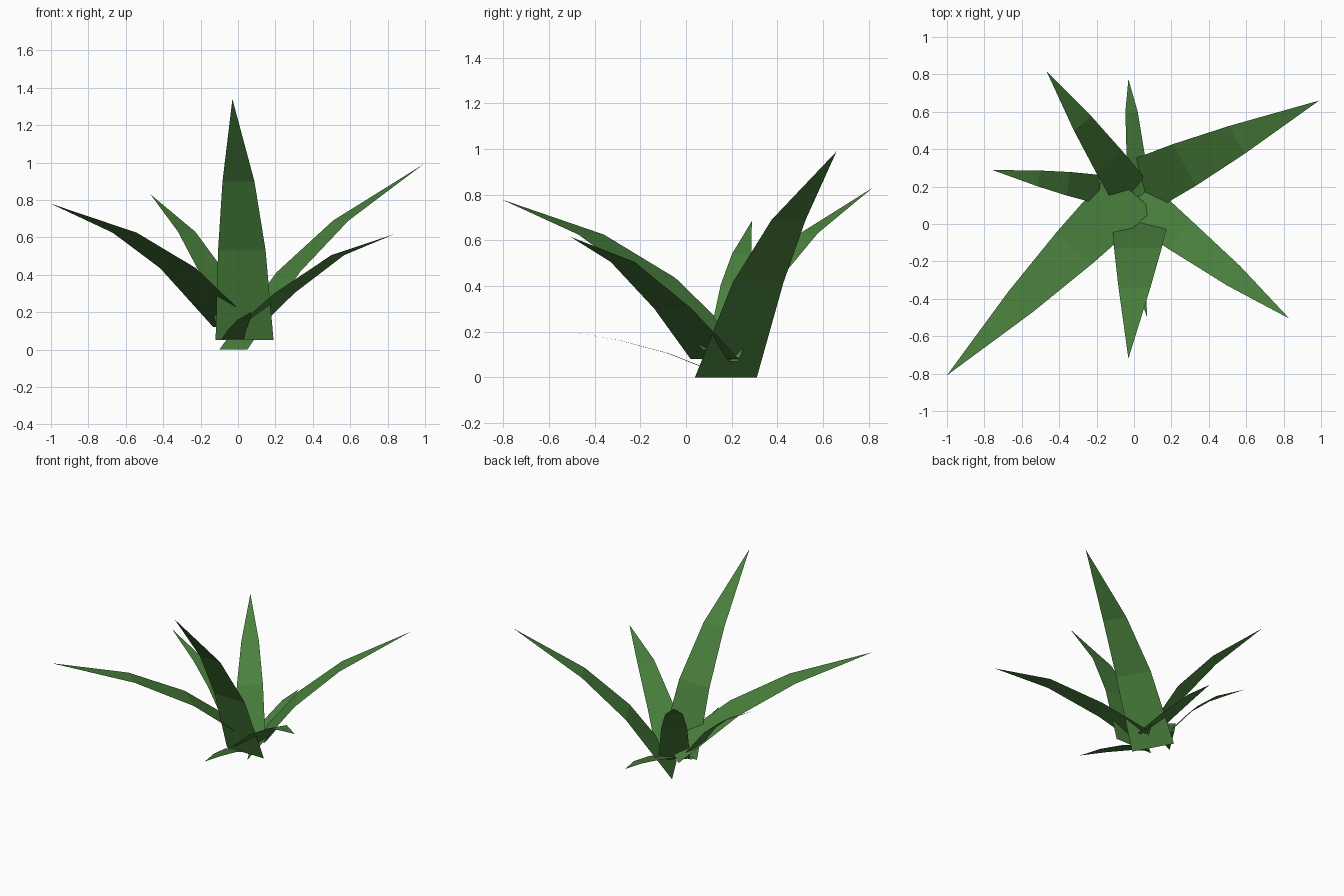
import bpy, bmesh
from math import radians, cos, sin
from mathutils import Vector

if "Cube" in bpy.data.objects:
    bpy.data.objects.remove(bpy.data.objects["Cube"])

green = bpy.data.materials.new("leaf_green")
green.diffuse_color = (0.07, 0.225, 0.048, 1)
green.use_nodes = True
green.node_tree.nodes["Principled BSDF"].inputs["Base Color"].default_value = green.diffuse_color

# Share of the base width left at each of the three cross-sections
TAPER = (1.0, 0.82, 0.55)


def leaf(name, base, heading, width, sway, profile, taper=TAPER):
    """Flat pointed blade: profile holds (reach, height) along the heading."""
    a = radians(heading)
    forward = Vector((cos(a), sin(a), 0))
    side = Vector((-sin(a), cos(a), 0))
    reach = profile[-1][0]
    bm = bmesh.new()
    previous = None
    for i, (r, z) in enumerate(profile):
        centre = Vector((base[0], base[1], z)) + forward * r + side * sway * r / reach
        if i < len(taper):
            half = side * width * taper[i] / 2
            row = [bm.verts.new(centre - half), bm.verts.new(centre + half)]
        else:
            row = [bm.verts.new(centre)]
        if previous:
            bm.faces.new([previous[1], previous[0]] + row)
        previous = row
    mesh = bpy.data.meshes.new(name)
    bm.to_mesh(mesh)
    bm.free()
    mesh.materials.append(green)
    bpy.context.collection.objects.link(bpy.data.objects.new(name, mesh))


# Large leaves
leaf("tall_front_leaf", (0.035, 0.04), -90, 0.31, -0.065,
     [(0, 0.05), (0.17, 0.53), (0.38, 0.90), (0.76, 1.34)])
leaf("right_back_leaf", (-0.025, 0.175), 29, 0.31, -0.068,
     [(0, 0.0), (0.326, 0.415), (0.636, 0.69), (1.123, 0.99)])
leaf("left_front_leaf", (-0.015, 0.175), 229, 0.31, -0.098,
     [(0, 0.12), (0.43, 0.435), (0.833, 0.625), (1.39, 0.78)])

# Medium leaves
leaf("right_front_leaf", (0.01, 0.125), -33, 0.25, -0.082,
     [(0, 0.08), (0.30, 0.302), (0.658, 0.505), (1.031, 0.615)], (1, 0.78, 0.5))
leaf("left_back_leaf", (-0.01, 0.155), 130, 0.22, -0.075,
     [(0, 0.07), (0.22, 0.41), (0.463, 0.63), (0.802, 0.83)])
leaf("left_side_leaf", (-0.185, 0.185), 172, 0.155, -0.023,
     [(0, 0.20), (0.168, 0.405), (0.329, 0.54), (0.581, 0.685)])

# Small low leaves
leaf("low_back_leaf", (0.03, 0.15), 90, 0.12, 0.06,
     [(0, 0.085), (0.215, 0.155), (0.45, 0.217), (0.625, 0.237)])
leaf("low_front_leaf", (-0.03, 0.06), -87, 0.12, 0.07,
     [(0, 0.05), (0.14, 0.105), (0.348, 0.16), (0.564, 0.20)])
